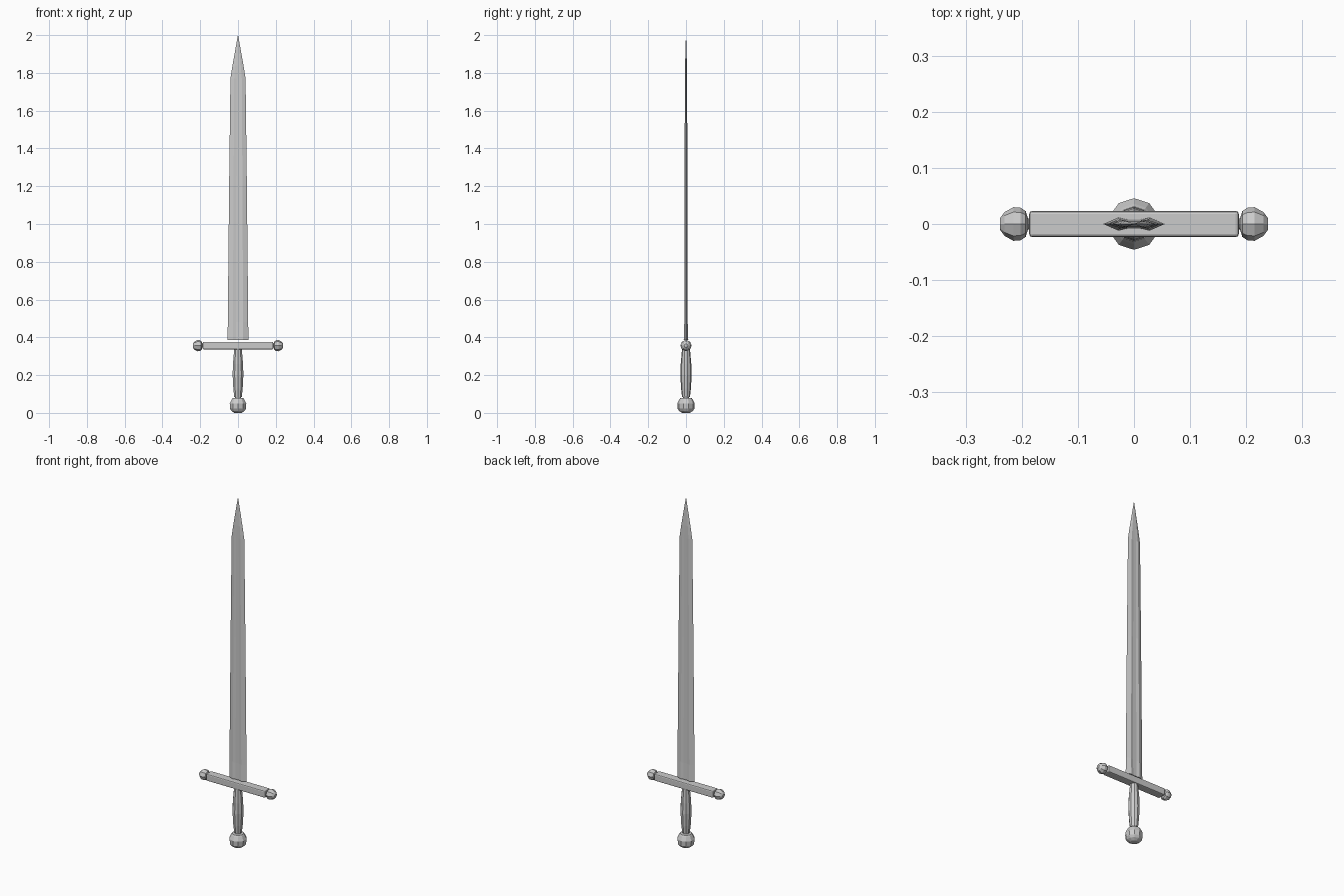
import bpy, bmesh
from math import sin, cos, pi
from mathutils import Matrix

if "Cube" in bpy.data.objects:
    bpy.data.objects.remove(bpy.data.objects["Cube"])


def loft(name, rings):
    """Skin a stack of equal-length rings and cap both ends."""
    bm = bmesh.new()
    loops = [[bm.verts.new(p) for p in r] for r in rings]
    n = len(loops[0])
    for a, b in zip(loops, loops[1:]):
        for i in range(n):
            j = (i + 1) % n
            bm.faces.new((a[i], a[j], b[j], b[i]))
    bm.faces.new(loops[0][::-1])
    bm.faces.new(loops[-1])
    bmesh.ops.recalc_face_normals(bm, faces=bm.faces)
    mesh = bpy.data.meshes.new(name)
    bm.to_mesh(mesh)
    bm.free()
    obj = bpy.data.objects.new(name, mesh)
    bpy.context.collection.objects.link(obj)
    return obj


def lathe(name, profile, sides):
    """Turned part about z from (radius, z) points."""
    return loft(name, [[(r * sin(2 * pi * i / sides), r * cos(2 * pi * i / sides), z)
                        for i in range(sides)] for r, z in profile])


# Blade: fullered section (ridges beside a shallow groove), tapering to the tip
def blade_ring(z, w, ridge, groove):
    half = [(w, 0), (w * .5, ridge), (w * .2, groove)]
    top = half + [(-x, y) for x, y in half[::-1]]
    return [(x, y, z) for x, y in top] + [(x, -y, z) for x, y in top[-2:0:-1]]


loft("blade", [blade_ring(*s) for s in [
    (0.386, 0.055, 0.012, 0.008),
    (0.48, 0.054, 0.009, 0.006),
    (1.20, 0.047, 0.0075, 0.005),
    (1.77, 0.040, 0.006, 0.005),
    (1.84, 0.029, 0.005, 0.005),
    (2.00, 0.0006, 0.0005, 0.0005)]])

# Crossguard bar with softened edges
bpy.ops.mesh.primitive_cube_add(size=1, location=(0, 0, 0.356))
guard = bpy.context.object
guard.name = "crossguard"
guard.scale = (0.374, 0.047, 0.04)
bpy.ops.object.transform_apply(location=False, rotation=False, scale=True)
bevel = guard.modifiers.new("bevel", 'BEVEL')
bevel.width = 0.006
bevel.segments = 2

# Faceted knobs on the guard ends
knob_profile = [(0.008, 0.184), (0.010, 0.189), (0.023, 0.193), (0.029, 0.202),
                (0.030, 0.215), (0.021, 0.231), (0.010, 0.239)]
for side, label in ((1, "right"), (-1, "left")):
    knob = lathe("guard_knob_" + label, knob_profile, 8)
    knob.data.transform(Matrix.Translation((0, 0, 0.356)) @ Matrix.Rotation(side * pi / 2, 4, 'Y'))

# Swelling grip
lathe("grip", [(0.021, 0.085), (0.026, 0.13), (0.030, 0.20), (0.028, 0.26),
               (0.021, 0.338)], 10)

# Faceted pommel
lathe("pommel", [(0.020, 0.0), (0.036, 0.010), (0.044, 0.022), (0.046, 0.049),
                 (0.036, 0.070), (0.031, 0.078), (0.016, 0.079), (0.016, 0.088)], 10)
